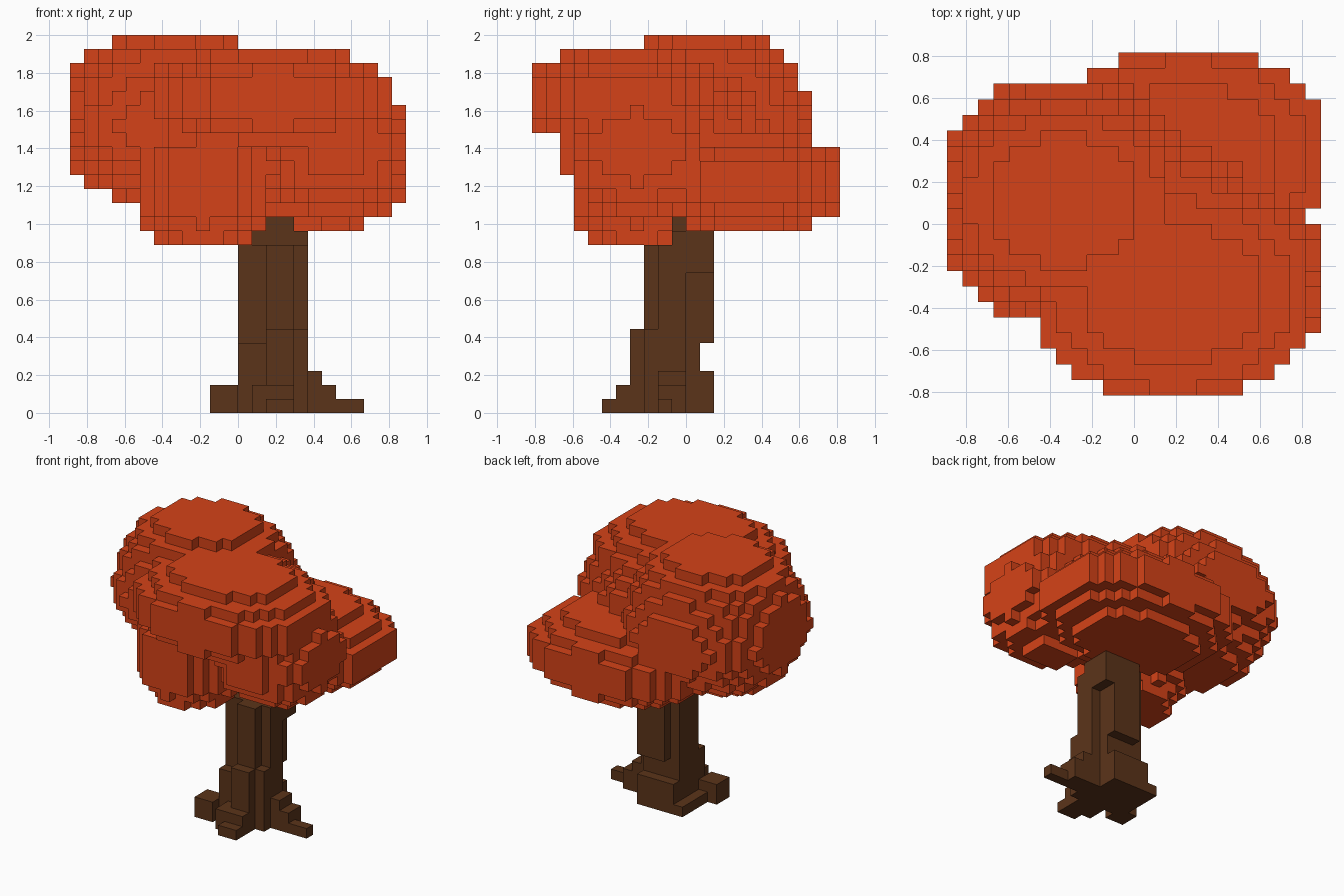
import bpy
import bmesh
import math

cube = bpy.data.objects.get("Cube")
if cube:
    bpy.data.objects.remove(cube, do_unlink=True)

V = 2 / 27  # edge of one voxel


def material(name, rgb):
    m = bpy.data.materials.new(name)
    m.use_nodes = True
    m.diffuse_color = (*rgb, 1)
    m.node_tree.nodes["Principled BSDF"].inputs["Base Color"].default_value = (*rgb, 1)
    return m


def box(x0, x1, y0, y1, z0, z1):
    """Voxel cells of a block."""
    return {(x, y, z) for x in range(x0, x1) for y in range(y0, y1) for z in range(z0, z1)}


def lobe(centre, radii2, half):
    """Voxel cells of an ellipsoid (squared radii) clipped to a box of half sizes."""
    lo = [math.floor(c - h) for c, h in zip(centre, half)]
    hi = [math.ceil(c + h) for c, h in zip(centre, half)]
    return {p for p in box(lo[0], hi[0], lo[1], hi[1], lo[2], hi[2])
            if sum((a + 0.5 - c) ** 2 / r for a, c, r in zip(p, centre, radii2)) <= 1}


def voxel_object(name, cells, mat):
    """Outer skin of a set of cells."""
    bm = bmesh.new()
    cache = {}

    def vert(p):
        if p not in cache:
            cache[p] = bm.verts.new([c * V for c in p])
        return cache[p]

    for cell in sorted(cells):
        for axis in range(3):
            u, w = (axis + 1) % 3, (axis + 2) % 3
            for side in (0, 1):
                n = list(cell)
                n[axis] += 2 * side - 1
                if tuple(n) in cells:
                    continue
                ring = []
                for du, dw in ((0, 0), (1, 0), (1, 1), (0, 1)):
                    p = list(cell)
                    p[axis] += side
                    p[u] += du
                    p[w] += dw
                    ring.append(vert(tuple(p)))
                bm.faces.new(ring if side else ring[::-1])
    mesh = bpy.data.meshes.new(name)
    bm.to_mesh(mesh)
    bm.free()
    mesh.materials.append(mat)
    obj = bpy.data.objects.new(name, mesh)
    bpy.context.collection.objects.link(obj)
    return obj


leaf_red = material("leaf red", (0.665, 0.055, 0.009))
bark_brown = material("bark brown", (0.105, 0.034, 0.010))

# Trunk column, stepped at the top
trunk = box(0, 5, -2, -1, 0, 12) | box(2, 4, -3, -2, 0, 12)
trunk |= box(0, 5, -1, 0, 0, 13) | box(0, 4, 0, 1, 0, 13)
trunk |= box(2, 4, -1, 1, 13, 14)
trunk |= box(1, 4, 1, 2, 5, 13)       # back ridge
trunk |= box(4, 5, 0, 2, 10, 13)      # upper corner ridge

# Buttresses and roots flaring at the base
trunk |= box(2, 4, -4, -3, 0, 6)      # front buttress
trunk |= box(4, 5, -3, -2, 0, 6)
trunk |= box(0, 2, -3, -2, 0, 5)
trunk |= box(1, 4, -5, -3, 0, 2)      # front root
trunk |= box(2, 4, -6, -5, 0, 1)
trunk |= box(5, 6, -2, 0, 0, 3)       # left root
trunk |= box(5, 7, -2, 0, 0, 2)
trunk |= box(7, 9, -2, -1, 0, 1)
trunk |= box(-2, 0, -4, -2, 0, 2)     # right root
trunk |= box(-1, 0, -2, 2, 0, 1)
trunk |= box(0, 4, 1, 2, 0, 3)        # back root

# Foliage lobes: centre, squared radii, half sizes
wide = (85, 50.7, 15), (8.5, 6.5, 3.5)
foliage = set()
for centre, radii2, half in (
    ((2.5, -4.5, 22.5), *wide),                               # upper front
    ((3.5, 4.5, 16.5), *wide),                                # lower back
    ((-4.5, 1.5, 21), (68, 52, 45), (7.5, 6.5, 6)),           # crown
    ((-4.5, 1.5, 20.5), (68, 68, 20), (7.5, 7.5, 2.5)),       # crown girth
    ((7, -3.5, 19), (29, 32, 23), (5, 5.5, 5)),               # left side
    ((-2.5, -3.5, 16.5), (24, 24, 28), (4.5, 4.5, 4.5)),      # lower front
    ((2.5, -0.5, 19.5), (35, 35, 27), (5.5, 5.5, 4.5)),       # centre
):
    foliage |= lobe(centre, radii2, half)

voxel_object("trunk", trunk, bark_brown)
voxel_object("foliage", foliage - trunk, leaf_red)
